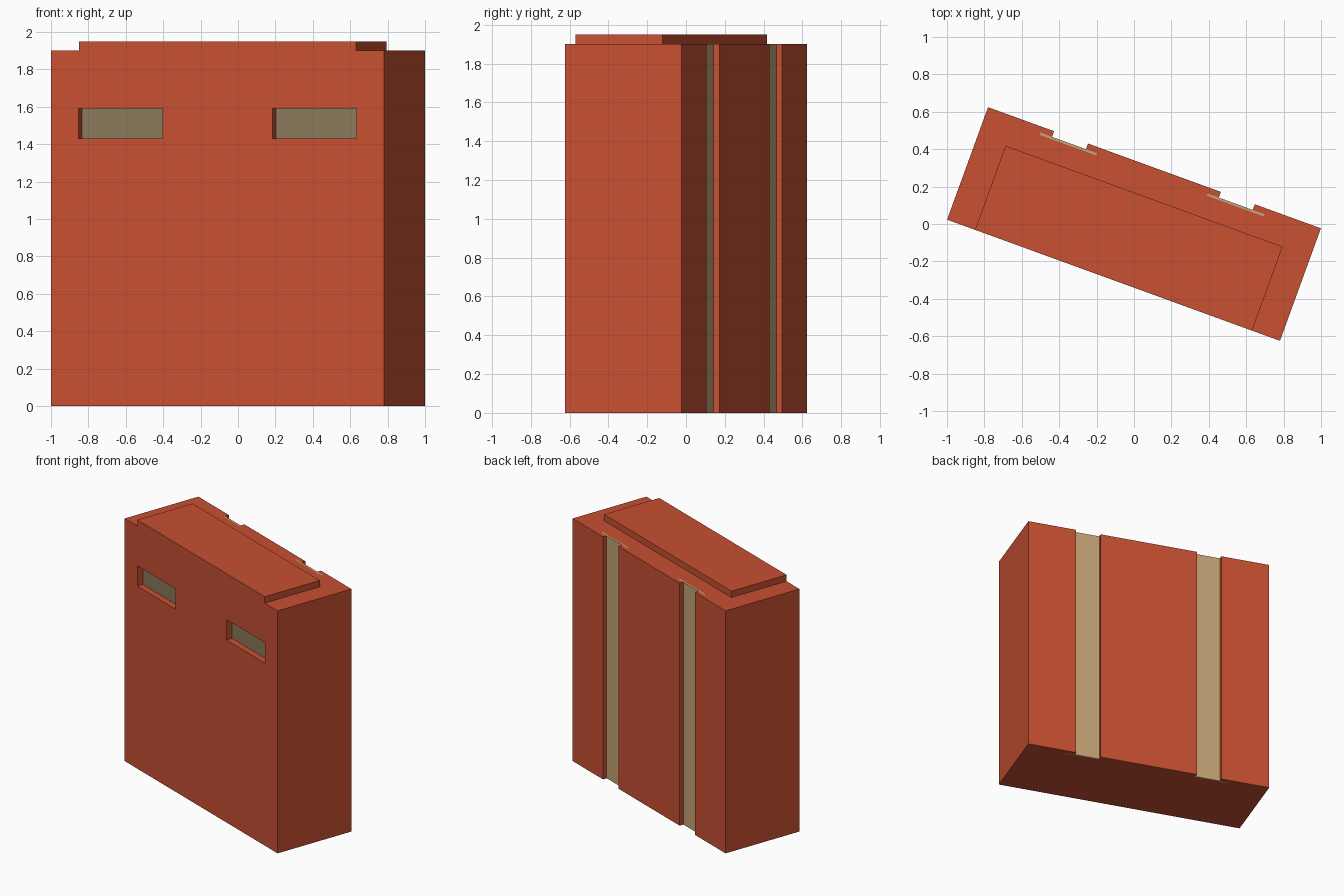
import bpy, bmesh, math

if "Cube" in bpy.data.objects:
    bpy.data.objects.remove(bpy.data.objects["Cube"])

TURN = math.radians(-20)          # whole cabinet is turned about z
HALF_L, HALF_W, HEIGHT = 0.947, 0.32, 1.9
INNER = 0.904                     # inside face of the side panels
V_FRONT, V_BACK = -0.262, 0.275   # core front and back


def material(name, rgb):
    m = bpy.data.materials.new(name)
    m.diffuse_color = (*rgb, 1)
    m.use_nodes = True
    m.node_tree.nodes["Principled BSDF"].inputs["Base Color"].default_value = m.diffuse_color
    return m


RED = material("brick red", (0.578, 0.08, 0.032))
TAN = material("tan strip", (0.552, 0.376, 0.181))
OLIVE = material("olive window", (0.254, 0.195, 0.102))


def finish(name, bm, mat):
    bmesh.ops.recalc_face_normals(bm, faces=bm.faces)
    mesh = bpy.data.meshes.new(name)
    bm.to_mesh(mesh)
    bm.free()
    mesh.materials.append(mat)
    ob = bpy.data.objects.new(name, mesh)
    ob.rotation_euler.z = TURN
    bpy.context.collection.objects.link(ob)
    return ob


def box(name, x, y, z, mat):
    """Box from (min, max) ranges in the cabinet's own axes."""
    bm = bmesh.new()
    bmesh.ops.create_cube(bm, size=1)
    for v in bm.verts:
        v.co = [r[0] + (c + 0.5) * (r[1] - r[0]) for c, r in zip(v.co, (x, y, z))]
    return finish(name, bm, mat)


FULL = (0, HEIGHT)

# Solid core and lid
box("core", (-INNER, INNER), (V_FRONT, V_BACK), FULL, RED)
box("lid", (-0.788, 0.788), (-HALF_W, 0.158), (HEIGHT, 1.95), RED)

# Front panel: grid with two window openings, extruded to its thickness
xs = [-INNER, -0.79, -0.314, 0.314, 0.79, INNER]
zs = [0, 1.43, 1.59, HEIGHT]
bm = bmesh.new()
grid = [[bm.verts.new((x, -HALF_W, z)) for z in zs] for x in xs]
for i in range(len(xs) - 1):
    for j in range(len(zs) - 1):
        if not (j == 1 and i in (1, 3)):
            bm.faces.new((grid[i][j], grid[i + 1][j], grid[i + 1][j + 1], grid[i][j + 1]))
front = list(bm.faces)
ret = bmesh.ops.extrude_face_region(bm, geom=front, use_keep_orig=True)
for v in ret["geom"]:
    if isinstance(v, bmesh.types.BMVert):
        v.co.y = V_FRONT
finish("front_panel", bm, RED)

# Mirrored parts: side panels, window plates, back strips and outer back boards
for side, s in (("left", -1), ("right", 1)):
    def span(a, b):
        return tuple(sorted((s * a, s * b)))
    box(side + "_side_panel", span(INNER, HALF_L), (-HALF_W, V_BACK), FULL, RED)
    box(side + "_window", span(0.314, 0.79), (-0.27, V_FRONT), (1.43, 1.59), OLIVE)
    box(side + "_back_strip", span(0.315, 0.638), (V_BACK, 0.288), FULL, TAN)
    box(side + "_back_board", span(0.571, HALF_L), (V_BACK, HALF_W), FULL, RED)

# Middle back board
box("middle_back_board", (-0.378, 0.378), (V_BACK, HALF_W), FULL, RED)
